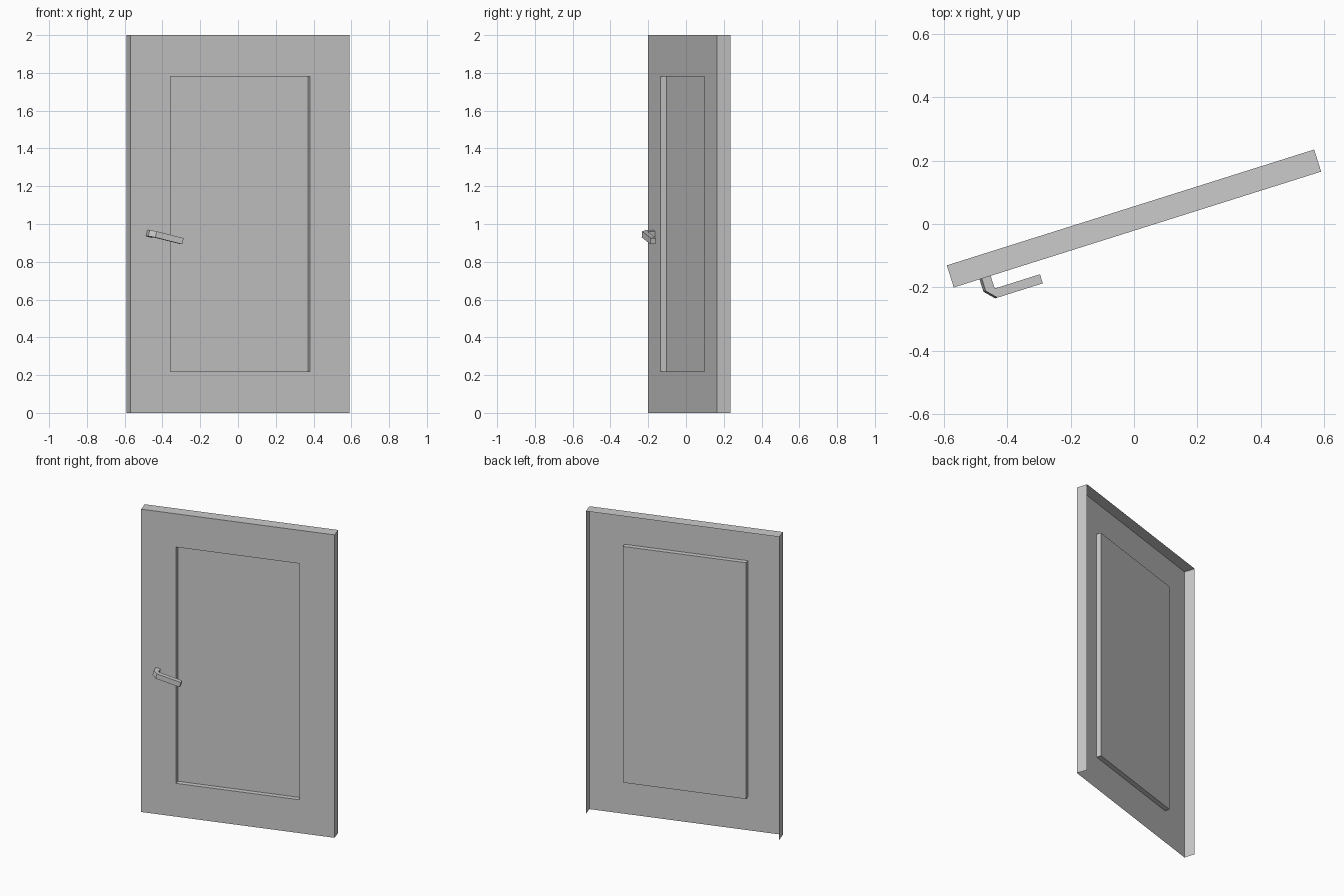
import bpy, bmesh
from math import radians
from mathutils import Matrix, Vector

if "Cube" in bpy.data.objects:
    bpy.data.objects.remove(bpy.data.objects["Cube"])

W, T, H = 1.214, 0.073, 2.0      # door leaf width, depth, height
BORDER, RECESS = 0.22, 0.032

# Door frame of reference: x along the width, y into the door, z up
PLACE = Matrix.Translation((-0.568, -0.200, 0)) @ Matrix.Rotation(radians(17.5), 4, 'Z')


def finish(name, bm, matrix):
    mesh = bpy.data.meshes.new(name)
    bm.to_mesh(mesh)
    bm.free()
    obj = bpy.data.objects.new(name, mesh)
    obj.matrix_world = matrix
    bpy.context.collection.objects.link(obj)
    return obj


# Door leaf: thin shell, open at the back and bottom
bm = bmesh.new()
bmesh.ops.create_cube(bm, size=1, matrix=Matrix.Translation((W / 2, T / 2, H / 2)) @ Matrix.Diagonal((W, T, H, 1)))
bm.normal_update()
hidden = [f for f in bm.faces if f.normal.y > 0.5 or f.normal.z < -0.5]
bmesh.ops.delete(bm, geom=hidden, context='FACES_ONLY')

# Recessed panel in the front face
front = next(f for f in bm.faces if f.normal.y < -0.5)
bmesh.ops.inset_region(bm, faces=[front], thickness=BORDER, use_boundary=True, use_even_offset=True)
moved = bmesh.ops.extrude_face_region(bm, geom=[front])['geom']
bmesh.ops.translate(bm, vec=(0, RECESS, 0), verts=[g for g in moved if isinstance(g, bmesh.types.BMVert)])
if front.is_valid:
    bmesh.ops.delete(bm, geom=[front], context='FACES_ONLY')
finish("door_leaf", bm, PLACE)

# Handle: square bar with a chamfered bend, tilted down, open where it meets the door
outer = [(0, 0), (0, -0.041), (0.030, -0.072), (0.184, -0.072)]
inner = [(0.030, 0), (0.030, -0.041), (0.032, -0.042), (0.184, -0.042)]
bm = bmesh.new()
rings = []
for (ox, oy), (ix, iy) in zip(outer, inner):
    rings.append([bm.verts.new(p) for p in
                  ((ox, oy, 0), (ix, iy, 0), (ix, iy, 0.033), (ox, oy, 0.033))])
for a, b in zip(rings, rings[1:]):
    for i in range(4):
        j = (i + 1) % 4
        bm.faces.new((a[i], a[j], b[j], b[i]))
bm.faces.new(rings[-1])
bmesh.ops.recalc_face_normals(bm, faces=bm.faces)
finish("handle", bm, PLACE @ Matrix.Translation((0.085, 0, 0.936)) @ Matrix.Rotation(radians(13.5), 4, 'Y'))
